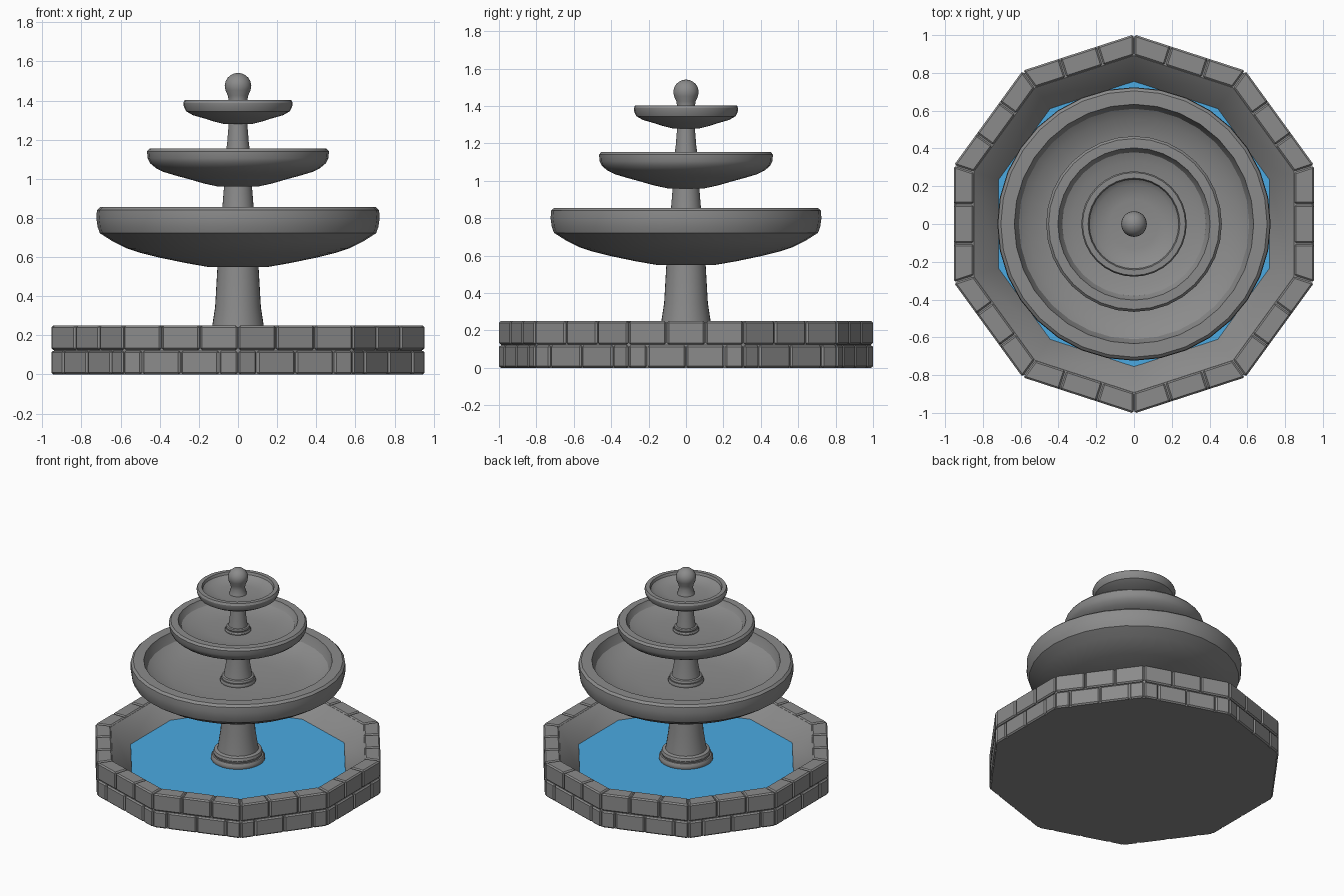
import bpy, bmesh
from math import sin, cos, pi, tan, radians

if "Cube" in bpy.data.objects:
    bpy.data.objects.remove(bpy.data.objects["Cube"])

SIDES = 10


def material(name, color):
    mat = bpy.data.materials.new(name)
    mat.diffuse_color = (*color, 1)
    mat.use_nodes = True
    mat.node_tree.nodes["Principled BSDF"].inputs["Base Color"].default_value = mat.diffuse_color
    return mat


STONE = material("stone_grey", (0.26, 0.26, 0.26))
BLUE = material("water_blue", (0.07, 0.40, 0.76))


def finish(name, bm, smooth=0, mat=STONE):
    bmesh.ops.recalc_face_normals(bm, faces=bm.faces)
    me = bpy.data.meshes.new(name)
    bm.to_mesh(me)
    bm.free()
    me.materials.append(mat)
    ob = bpy.data.objects.new(name, me)
    bpy.context.collection.objects.link(ob)
    if smooth:
        bpy.ops.object.select_all(action='DESELECT')
        ob.select_set(True)
        bpy.context.view_layer.objects.active = ob
        bpy.ops.object.shade_smooth_by_angle(angle=radians(smooth))
    return ob


def lathe(name, profile, seg=32, smooth=30, mat=STONE):
    """Revolve an (r, z) profile around z, closing both ends with caps."""
    bm = bmesh.new()
    rings = [[bm.verts.new((r * cos(pi / 2 + 2 * pi * i / seg),
                            r * sin(pi / 2 + 2 * pi * i / seg), z))
              for i in range(seg)] for r, z in profile]
    for a, b in zip(rings, rings[1:]):
        for i in range(seg):
            j = (i + 1) % seg
            bm.faces.new((a[i], a[j], b[j], b[i]))
    bm.faces.new(rings[0])
    bm.faces.new(rings[-1])
    return finish(name, bm, smooth, mat)


# Basin core: mortar, sloped inner wall and floor
lathe("basin_wall", [(0.988, 0), (0.988, 0.242), (0.892, 0.242), (0.75, 0.12), (0.74, 0.10)],
      SIDES, 40)

# Water
lathe("water", [(0.755, 0.115), (0.755, 0.13)], SIDES, 0, BLUE)

# Brick courses: mitred at the corners, staggered between rows
OUT = cos(pi / SIDES) + 0.003
INN = OUT - 0.105
GAP = 0.003


def brick_course(name, z0, z1, cuts):
    bm = bmesh.new()
    t = tan(pi / SIDES)
    for s in range(SIDES):
        a = 2 * pi * s / SIDES
        for u0, u1 in zip(cuts, cuts[1:]):
            def end(u, d, shift):
                # corner ends follow the mitre, other ends are square
                return (u * d * t if abs(u) == 1 else u * OUT * t) + shift
            quad = [(OUT, end(u0, OUT, GAP)), (OUT, end(u1, OUT, -GAP)),
                    (INN, end(u1, INN, -GAP)), (INN, end(u0, INN, GAP))]
            lo, hi = [[bm.verts.new((d * cos(a) - w * sin(a), d * sin(a) + w * cos(a), z))
                       for d, w in quad] for z in (z0, z1)]
            bm.faces.new(lo[::-1])
            bm.faces.new(hi)
            for i in range(4):
                j = (i + 1) % 4
                bm.faces.new((lo[i], lo[j], hi[j], hi[i]))
    bmesh.ops.bevel(bm, geom=bm.edges[:], offset=0.009, segments=1, affect='EDGES')
    finish(name, bm)


brick_course("lower_bricks", 0.0, 0.121, [-1, -2 / 3, 0, 2 / 3, 1])
brick_course("upper_bricks", 0.125, 0.25, [-1, -1 / 3, 1 / 3, 1])


# Columns: two base rings, then a flared shaft
def column(name, z0, z1, r_ring, r_low, r_mid, r_top):
    h = (z1 - z0) * 0.07
    w = r_ring - r_low
    lathe(name, [
        (r_ring - 0.15 * w, z0), (r_ring, z0 + h * 0.5), (r_ring, z0 + h),
        (r_ring - 0.2 * w, z0 + 1.5 * h), (r_ring - 0.45 * w, z0 + 1.5 * h),
        (r_ring - 0.35 * w, z0 + 2 * h), (r_ring - 0.5 * w, z0 + 2.6 * h),
        (r_low, z0 + 2.8 * h), (r_mid, z0 + (z1 - z0) * 0.5), (r_top, z1)])


column("lower_column", 0.12, 0.57, 0.182, 0.138, 0.117, 0.104)
column("middle_column", 0.70, 0.98, 0.12, 0.096, 0.081, 0.070)
column("upper_column", 1.075, 1.30, 0.088, 0.064, 0.055, 0.046)

# Bowls: underside, rounded rim, shallow hollow inside
lathe("lower_bowl", [
    (0.155, 0.55), (0.27, 0.57), (0.40, 0.597), (0.50, 0.622), (0.57, 0.645), (0.64, 0.68),
    (0.706, 0.722), (0.718, 0.755), (0.724, 0.80), (0.721, 0.84), (0.705, 0.855), (0.634, 0.855),
    (0.627, 0.83), (0.61, 0.79), (0.56, 0.755), (0.45, 0.725), (0.30, 0.71), (0.02, 0.705)])
lathe("middle_bowl", [
    (0.10, 0.96), (0.17, 0.975), (0.25, 0.998), (0.32, 1.017), (0.38, 1.035), (0.42, 1.055),
    (0.45, 1.08), (0.462, 1.105), (0.465, 1.14), (0.452, 1.155), (0.403, 1.155),
    (0.397, 1.14), (0.38, 1.115), (0.33, 1.095), (0.20, 1.083), (0.02, 1.08)])
lathe("upper_bowl", [
    (0.07, 1.28), (0.12, 1.292), (0.17, 1.308), (0.23, 1.325), (0.265, 1.345),
    (0.277, 1.37), (0.279, 1.388), (0.272, 1.403), (0.243, 1.403),
    (0.237, 1.385), (0.21, 1.365), (0.13, 1.355), (0.02, 1.352)])

# Finial: neck and ball
ball = [(0.068 * cos(radians(d)), 1.475 + 0.066 * sin(radians(d)))
        for d in (-20, 0, 20, 40, 58, 74, 86)]
lathe("finial", [(0.062, 1.34), (0.056, 1.365), (0.047, 1.395), (0.052, 1.425)] + ball)
